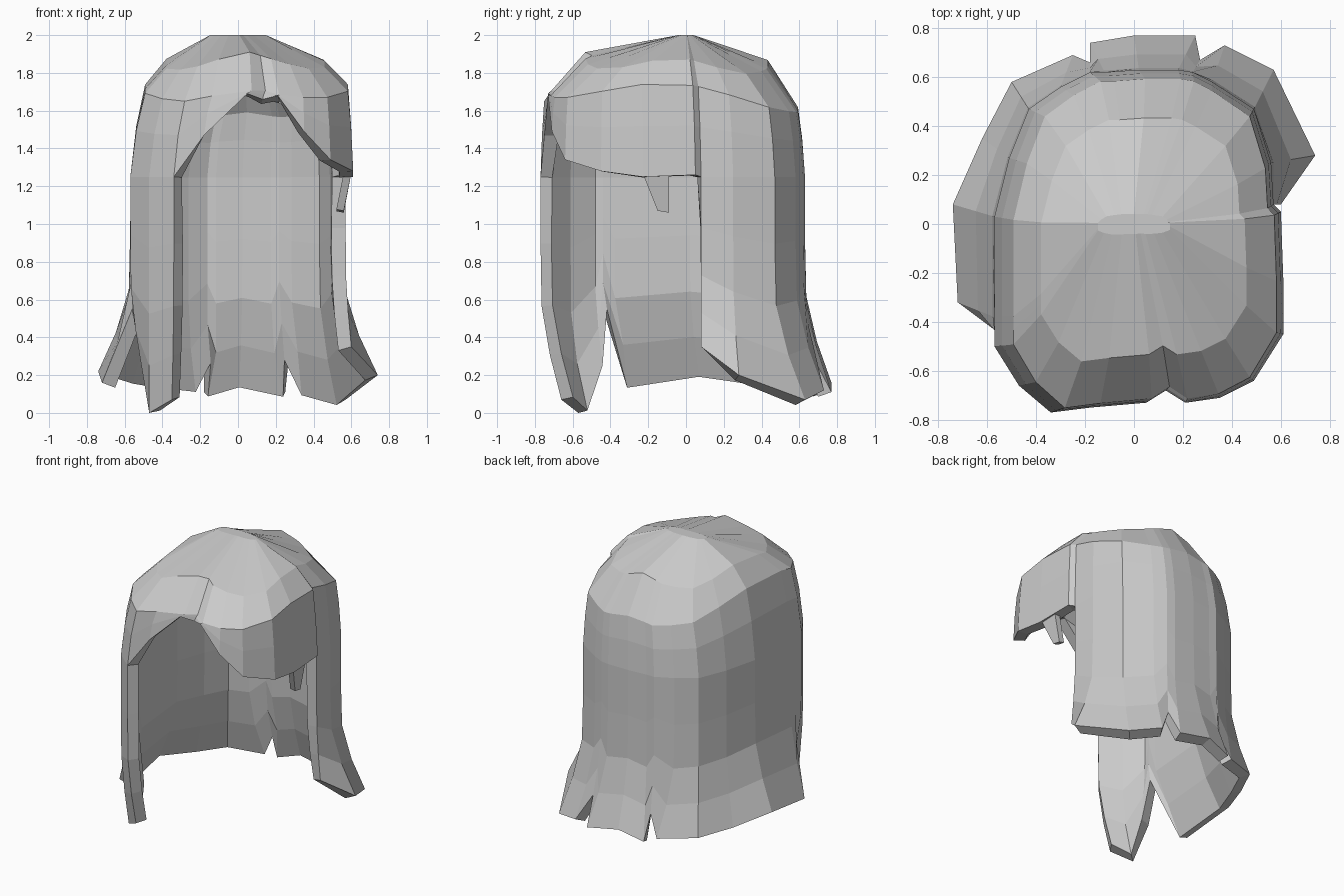
import bpy
import bmesh
from mathutils import Vector

if "Cube" in bpy.data.objects:
    bpy.data.objects.remove(bpy.data.objects["Cube"], do_unlink=True)

BODY_CENTRE = Vector((0.02, -0.05))
BODY_HALF = Vector((0.59, 0.68))

# Fringe strands: x, y and height of the hairline
fringe_right = [(0.13, -0.68, 1.66), (0.05, -0.73, 1.69), (-0.18, -0.75, 1.47)]
fringe_left = [
    (0.6, 0.05, 1.26), (0.61, -0.23, 1.25), (0.61, -0.45, 1.28),
    (0.49, -0.64, 1.34), (0.35, -0.71, 1.49), (0.21, -0.73, 1.68),
]

# Long strands: x, y at the waist, then x, y, z of the hem tip
front_lock = [
    (-0.34, -0.77, -0.35, -0.66, 0.07),
    (-0.47, -0.66, -0.47, -0.57, 0.0),
    (-0.57, -0.5, -0.51, -0.46, 0.24),
]
right_side = [
    (-0.57, -0.44, -0.56, -0.44, 0.55),
    (-0.57, -0.38, -0.72, -0.32, 0.16),
    (-0.57, 0.03, -0.74, 0.08, 0.22),
    (-0.51, 0.27, -0.62, 0.35, 0.18),
    (-0.43, 0.47, -0.5, 0.58, 0.16),
]
back = [
    (-0.3, 0.56, -0.25, 0.69, 0.13),
    (-0.18, 0.62, -0.18, 0.66, 0.28),
    (-0.12, 0.62, -0.18, 0.74, 0.11),
    (0.02, 0.63, 0.0, 0.77, 0.16),
    (0.18, 0.63, 0.25, 0.77, 0.11),
    (0.24, 0.62, 0.27, 0.67, 0.3),
    (0.32, 0.58, 0.37, 0.73, 0.12),
]
left_side = [
    (0.49, 0.47, 0.57, 0.63, 0.07),
    (0.56, 0.25, 0.74, 0.28, 0.2),
    (0.57, 0.08, 0.6, 0.08, 0.35),
]

# Crown rings: centre x, y, scale x, y, height, backward slope,
# drop towards front and back, drop towards the corners
crown = [
    (0.0, 0.0, 0.25, 0.06, 2.0, 0.0, 0.0, 0.0),
    (0.04, -0.05, 0.71, 0.71, 1.89, 0.05, 0.0, 0.13),
    (0.045, -0.06, 0.91, 0.96, 1.75, 0.07, 0.09, 0.08),
]
# Lower rows: share of the length, share of the flare
lower_rows = [(0.3, 0.0), (0.58, 0.05), (0.8, 0.45), (1.0, 1.0)]


def strand(bm, body, brow, hem=None):
    """One column of vertices from the crown to the hairline or the hem."""
    body = Vector(body)
    out = body - BODY_CENTRE
    nx, ny = abs(out.x / BODY_HALF.x), abs(out.y / BODY_HALF.y)
    points = []
    for cx, cy, sx, sy, z, slope, drop, corner in crown:
        x, y = cx + out.x * sx, cy + out.y * sy
        points.append(Vector((x, y, z - slope * y - drop * ny * ny - corner * nx * ny)))
    waist = Vector((body.x, body.y, brow))
    temple = points[-1].lerp(waist, 0.6)
    temple.z = points[-1].z + (brow - points[-1].z) * 0.45
    points += [temple, waist]
    if hem:
        hem = Vector(hem)
        for length, flare in lower_rows:
            p = waist.lerp(hem, flare)
            p.z = waist.z + (hem.z - waist.z) * length
            points.append(p)
    return [bm.verts.new(p) for p in points]


def make_shell(name, bm, material, thickness):
    """Turn an open surface into a thick part, growing inwards."""
    mesh = bpy.data.meshes.new(name)
    bm.to_mesh(mesh)
    bm.free()
    mesh.materials.append(material)
    obj = bpy.data.objects.new(name, mesh)
    bpy.context.collection.objects.link(obj)
    shell = obj.modifiers.new("thickness", "SOLIDIFY")
    shell.thickness = thickness
    shell.offset = -1


grey = bpy.data.materials.new("hair_grey")
grey.use_nodes = True
grey.diffuse_color = (0.6, 0.6, 0.6, 1)
grey.node_tree.nodes["Principled BSDF"].inputs["Base Color"].default_value = grey.diffuse_color

# Hair shell: strands around the head, bridged row by row
bm = bmesh.new()
strands = [strand(bm, s[:2], s[2]) for s in fringe_right]
for s in front_lock + right_side + back + left_side:
    strands.append(strand(bm, s[:2], 1.25, s[2:]))
strands += [strand(bm, s[:2], s[2]) for s in fringe_left]

for a, b in zip(strands, strands[1:] + strands[:1]):
    for row in range(min(len(a), len(b)) - 1):
        bm.faces.new((a[row], b[row], b[row + 1], a[row + 1]))
bm.faces.new([s[0] for s in reversed(strands)])
make_shell("hair", bm, grey, 0.075)

# Small wisp hanging below the left fringe
bm = bmesh.new()
wisp = [(0.6, -0.23, 1.27), (0.56, -0.15, 1.07), (0.56, -0.09, 1.06), (0.6, -0.09, 1.27)]
bm.faces.new([bm.verts.new(p) for p in wisp])
make_shell("wisp", bm, grey, 0.04)
